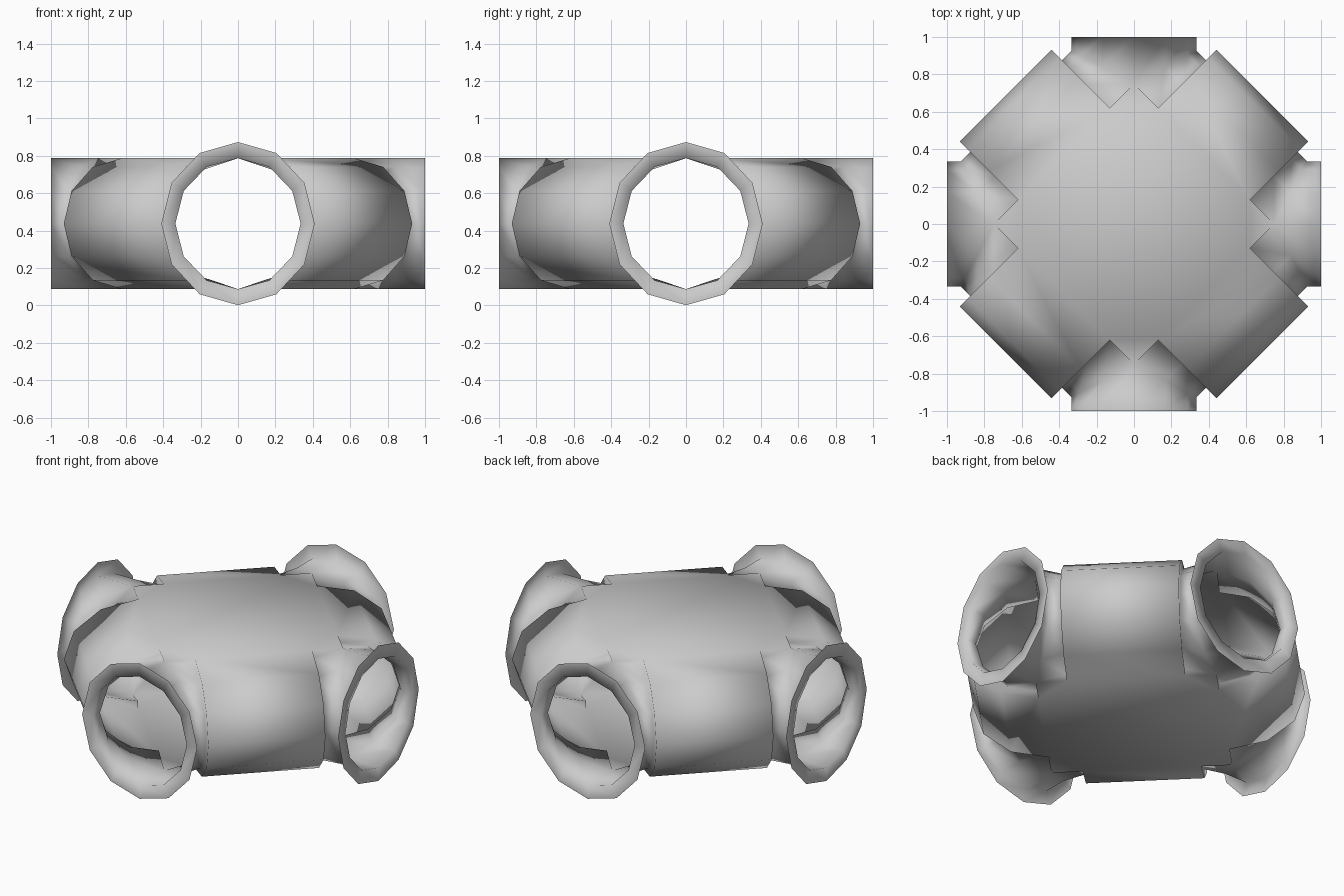
import bpy, bmesh
from math import sin, cos, pi, sqrt
from mathutils import Matrix, Vector

if "Cube" in bpy.data.objects:
    bpy.data.objects.remove(bpy.data.objects["Cube"])

ZC = 0.437            # mid height
AXIS = 0.53           # distance of the barrel axes from the centre
HALF = 0.347          # half length of a barrel
CORE = 0.362          # width of the core behind the barrels
ANGLES = [pi / 2 - i * pi / 6 for i in range(7)]   # half of a 12-gon, top to bottom


def barrel_loop(width, height, t):
    """Half profile on the diagonal side wall, t along the wall."""
    pts = []
    for a in ANGLES:
        n = AXIS + width * cos(a)
        pts.append(((n - t) / sqrt(2), (n + t) / sqrt(2), ZC + height * sin(a)))
    return pts


def pipe_loop(width, height, y=None):
    """Half ring of the +y port; without y it lies where the core meets the port."""
    pts = []
    for a in ANGLES:
        x = width * cos(a)
        yy = y if y is not None else sqrt(2) * (AXIS + CORE * cos(a)) - x
        pts.append((x, yy, ZC + height * sin(a)))
    return pts


# loops from the middle of a diagonal barrel out to the port flange
half = [
    barrel_loop(0.44, 0.35, HALF),      # raised barrel
    barrel_loop(CORE, 0.306, HALF),     # step down to the core
    pipe_loop(0.335, 0.35),             # start of the port
    pipe_loop(0.335, 0.35, 1.0),        # end of the port
    pipe_loop(0.41, 0.436, 1.0),        # flat flange
]
mirrored = [[(y, x, z) for x, y, z in loop] for loop in half]
loops = mirrored[::-1] + half

bm = bmesh.new()
quadrants = []
for k in range(4):
    rot = Matrix.Rotation(k * pi / 2, 3, 'Z')
    grid = [[bm.verts.new(rot @ Vector(p)) for p in loop] for loop in loops]
    for a, b in zip(grid, grid[1:]):
        for i in range(6):
            bm.faces.new((a[i], b[i], b[i + 1], a[i + 1]))
    quadrants.append(grid)

# top and bottom plates flush with the barrels, gussets over the ports and their side walls
for row in (0, 6):
    rim = []
    for k, g in enumerate(quadrants):
        following = quadrants[(k + 1) % 4]
        port = g[7][row]
        bm.faces.new((g[5][row], port, following[4][row]))
        bm.faces.new((g[5][row], g[6][row], port))
        bm.faces.new((following[4][row], port, following[3][row]))
        rim += [g[4][row], g[5][row]]
    bm.faces.new(rim)

bmesh.ops.remove_doubles(bm, verts=bm.verts, dist=0.0005)
bmesh.ops.recalc_face_normals(bm, faces=bm.faces)
for f in bm.faces:
    f.smooth = True

mesh = bpy.data.meshes.new("pipe_junction")
bm.to_mesh(mesh)
bm.free()
bpy.context.collection.objects.link(bpy.data.objects.new("pipe_junction", mesh))
